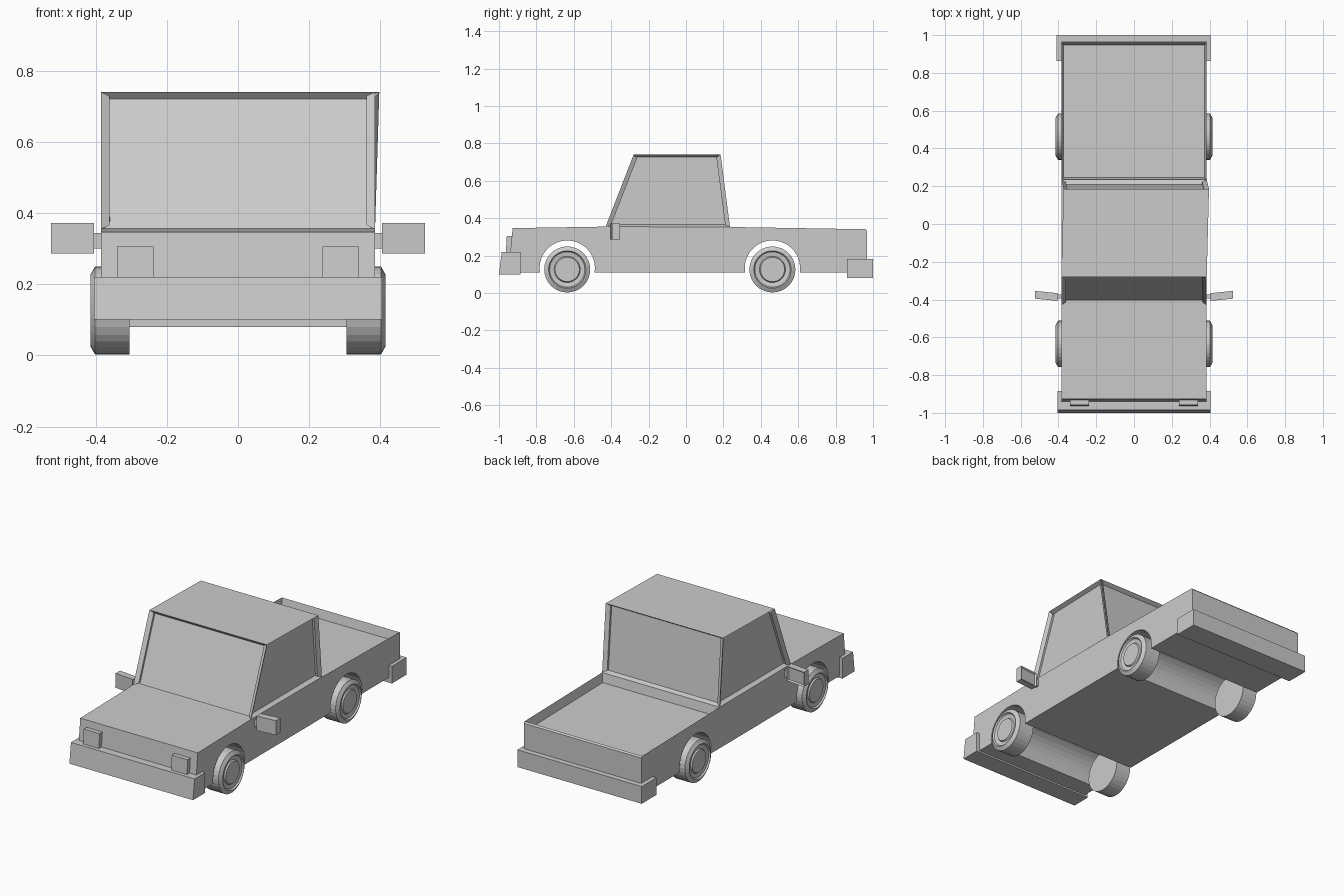
import bpy, bmesh, math
from mathutils import Vector

if "Cube" in bpy.data.objects:
    bpy.data.objects.remove(bpy.data.objects["Cube"])

paint = bpy.data.materials.new("light_grey")
paint.diffuse_color = (0.6, 0.6, 0.6, 1)
paint.use_nodes = True
paint.node_tree.nodes["Principled BSDF"].inputs["Base Color"].default_value = paint.diffuse_color


def finish(name, bm):
    bmesh.ops.recalc_face_normals(bm, faces=bm.faces)
    mesh = bpy.data.meshes.new(name)
    bm.to_mesh(mesh)
    bm.free()
    mesh.materials.append(paint)
    obj = bpy.data.objects.new(name, mesh)
    bpy.context.collection.objects.link(obj)
    return obj


def extrude_profile(points, half_width):
    """Side profile of (y, z) points extruded across x."""
    bm = bmesh.new()
    face = bm.faces.new([bm.verts.new((-half_width, y, z)) for y, z in points])
    new = bmesh.ops.extrude_face_region(bm, geom=[face])["geom"]
    bmesh.ops.translate(bm, vec=(2 * half_width, 0, 0),
                        verts=[v for v in new if isinstance(v, bmesh.types.BMVert)])
    bmesh.ops.recalc_face_normals(bm, faces=bm.faces)
    return bm


def box(name, x, y, z, edit=None):
    bm = bmesh.new()
    bmesh.ops.create_cube(bm, size=1)
    for v in bm.verts:
        v.co = [r[0] if c < 0 else r[1] for c, r in zip(v.co, (x, y, z))]
    if edit:
        edit(bm)
    return finish(name, bm)


def inset(bm, faces, margin, depth):
    bmesh.ops.inset_individual(bm, faces=faces, thickness=margin, depth=-depth,
                               use_even_offset=True)


def span(side, a, b):
    return sorted((side * a, side * b))


AXLES = {"front": -0.635, "rear": 0.462}
WHEEL_Z, WHEEL_R = 0.126, 0.123


# Body: side profile with round arches, bed sunk into the rear deck
def arch(cy, radius=0.148, cz=0.133, floor=0.11, steps=20):
    low = math.asin((floor - cz) / radius)
    angles = [low + (math.pi - 2 * low) * i / steps for i in range(steps + 1)]
    return [(cy - radius * math.cos(a), cz + radius * math.sin(a)) for a in angles]


profile = [(-0.95, 0.11)] + arch(AXLES["front"]) + arch(AXLES["rear"]) + [
    (0.968, 0.11), (0.968, 0.332), (0.96, 0.341), (0.235, 0.353),
    (-0.43, 0.355), (-0.927, 0.347)]
bm = extrude_profile(profile, 0.385)
deck = [f for f in bm.faces if f.normal.z > 0.9 and f.calc_center_median().y > 0.4
        and f.calc_center_median().z > 0.3]
inset(bm, deck, 0.011, 0.053)
finish("body", bm)

# Cab: tapered, slightly leaning to the right at the rear, sunken windows all round
bm = extrude_profile([(-0.43, 0.354), (0.235, 0.354), (0.185, 0.74), (-0.28, 0.74)], 0.385)
for v in bm.verts:
    if v.co.z > 0.7 and v.co.y > 0:
        v.co.x += 0.012
bm.normal_update()
inset(bm, [f for f in bm.faces if abs(f.normal.z) < 0.7], 0.012, 0.024)
finish("cab", bm)

# Bumpers
finish("front_bumper", extrude_profile(
    [(-1.0, 0.10), (-0.985, 0.22), (-0.885, 0.22), (-0.885, 0.10)], 0.405))
box("rear_bumper", (-0.41, 0.405), (0.862, 1.0), (0.08, 0.182))


# Wheels: turned profile of (x, radius) with a stepped rim and hub
def wheel(name, side, cy, segments=32):
    turned = [(0.305, 0.0), (0.305, WHEEL_R), (0.402, WHEEL_R), (0.415, 0.100),
              (0.406, 0.094), (0.402, 0.070), (0.410, 0.065), (0.410, 0.0)]
    bm = bmesh.new()
    verts = [bm.verts.new((side * x, cy, WHEEL_Z + r)) for x, r in turned]
    edges = [bm.edges.new(pair) for pair in zip(verts, verts[1:])]
    bmesh.ops.spin(bm, geom=verts + edges, cent=(0, cy, WHEEL_Z), axis=(1, 0, 0),
                   angle=2 * math.pi, steps=segments)
    bmesh.ops.remove_doubles(bm, verts=bm.verts, dist=0.0005)
    finish(name, bm)


def mirror_head(bm):
    bm.normal_update()
    inset(bm, [f for f in bm.faces if f.normal.y > 0.9], 0.007, 0.008)
    for v in bm.verts:  # sweep the outer end back a little
        v.co.y += (abs(v.co.x) - 0.405) * 0.1


def lean_back(bm):
    for v in bm.verts:
        if v.co.z > 0.25 and v.co.y < -0.94:
            v.co.y += 0.006


# Parts on both sides
for label, side in (("left", -1), ("right", 1)):
    for axle, cy in AXLES.items():
        wheel(f"{axle}_wheel_{label}", side, cy)
    box(f"headlight_{label}", span(side, 0.237, 0.34), (-0.964, -0.90), (0.20, 0.306), lean_back)
    box(f"mirror_arm_{label}", span(side, 0.37, 0.41), (-0.395, -0.372), (0.30, 0.344))
    box(f"mirror_{label}", span(side, 0.405, 0.525), (-0.407, -0.366), (0.286, 0.372), mirror_head)
